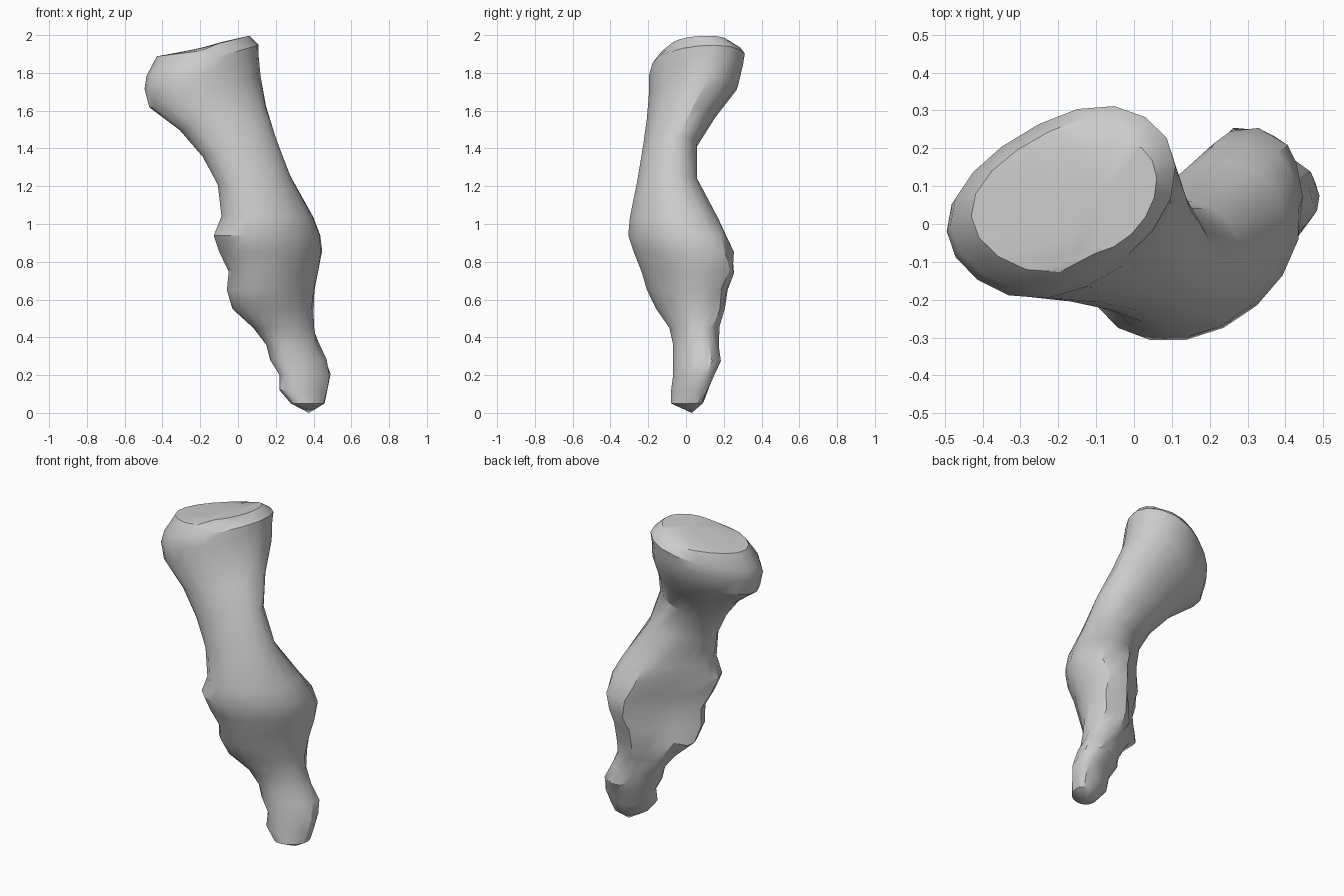
import bpy
import bmesh
import math
import random
from mathutils import Vector

cube = bpy.data.objects.get("Cube")
if cube:
    bpy.data.objects.remove(cube)

random.seed(4)
SIDES = 18

# Cross-sections from tip to head: height, left/right limits, front/back limits
SECTIONS = [
    (.05, .28, .46, -.08, .09),
    (.12, .22, .475, -.08, .12),
    (.20, .22, .49, -.07, .15),
    (.28, .17, .47, -.07, .18),
    (.36, .15, .43, -.07, .17),
    (.45, .08, .40, -.09, .17),
    (.55, -.03, .39, -.16, .20),
    (.65, -.06, .40, -.21, .23),
    (.75, -.05, .42, -.24, .26),
    (.85, -.10, .45, -.28, .25),
    (.94, -.13, .44, -.31, .22),
    (1.04, -.09, .40, -.30, .17),
    (1.23, -.11, .28, -.26, .06),
    (1.41, -.19, .20, -.23, .06),
    (1.56, -.31, .15, -.21, .16),
    (1.70, -.47, .12, -.20, .28),
    (1.80, -.495, .11, -.20, .305),
    (1.865, -.485, .11, -.18, .315),
    (1.92, -.43, .105, -.13, .29),
    (1.96, -.23, .06, -.08, .22),
]


def bell(value, centre, width):
    """Smooth weight that falls off around a centre."""
    return math.exp(-((value - centre) / width) ** 2)


def ramp(value, start, end):
    """Linear weight from zero to one."""
    return max(0, min(1, (value - start) / (end - start)))


def ring_points(z, x0, x1, y0, y1):
    """Skewed oval; the middle is cut away on its back right, the head is egg-shaped."""
    cx, rx = (x0 + x1) / 2, (x1 - x0) / 2
    cy, ry = (y0 + y1) / 2, (y1 - y0) / 2
    middle = bell(z, .75, .33)
    head = ramp(z, 1.45, 1.7)
    skew = .15 + .15 * head + .12 * middle + .2 * bell(z, .15, .25)
    tilt = .28 * ramp(z, 1.1, 1.4) - .16 * bell(z, 1.92, .03)
    points = []
    for i in range(SIDES):
        a = math.tau * i / SIDES
        back = max(0, math.sin(a))
        x = cx + rx * math.cos(a - skew - .2 * middle * back)
        y = cy + ry * math.sin(a) * (1 + .18 * head * min(0, math.cos(a)))
        # Hollowed diagonal face between the two crests
        along = (x + y - cx - cy) / (rx + ry)
        limit = .01 - .06 * bell(along, 0, .5)
        cut = max(0, y - x - limit) * middle / 2
        x, y = x + cut, y - cut
        rough = .012 * bell(z, .6, .45) if math.sin(a) > -.3 else 0
        points.append(Vector((x, y, z + tilt * (x - cx)))
                      + Vector([random.uniform(-rough, rough) for _ in "xyz"]))
    return points


# Bone: loft the sections, then close the tip and the head
bm = bmesh.new()
rings = [[bm.verts.new(p) for p in ring_points(*s)] for s in SECTIONS]
for low, high in zip(rings, rings[1:]):
    for i in range(SIDES):
        j = (i + 1) % SIDES
        bm.faces.new((low[i], low[j], high[j], high[i]))
tip = bm.verts.new((.375, .03, 0))
crown = bm.verts.new((-.08, .08, 1.965))
for i in range(SIDES):
    j = (i + 1) % SIDES
    bm.faces.new((tip, rings[0][j], rings[0][i]))
    bm.faces.new((crown, rings[-1][i], rings[-1][j]))
bmesh.ops.recalc_face_normals(bm, faces=bm.faces[:])

mesh = bpy.data.meshes.new("bone")
bm.to_mesh(mesh)
bm.free()
bone = bpy.data.objects.new("bone", mesh)
bpy.context.collection.objects.link(bone)

# Plain grey material
grey = bpy.data.materials.new("plain_grey")
grey.use_nodes = True
colour = (.6, .6, .6, 1)
grey.diffuse_color = colour
grey.node_tree.nodes["Principled BSDF"].inputs["Base Color"].default_value = colour
mesh.materials.append(grey)

bpy.context.view_layer.objects.active = bone
bone.select_set(True)
bpy.ops.object.shade_smooth_by_angle(angle=math.radians(30))
